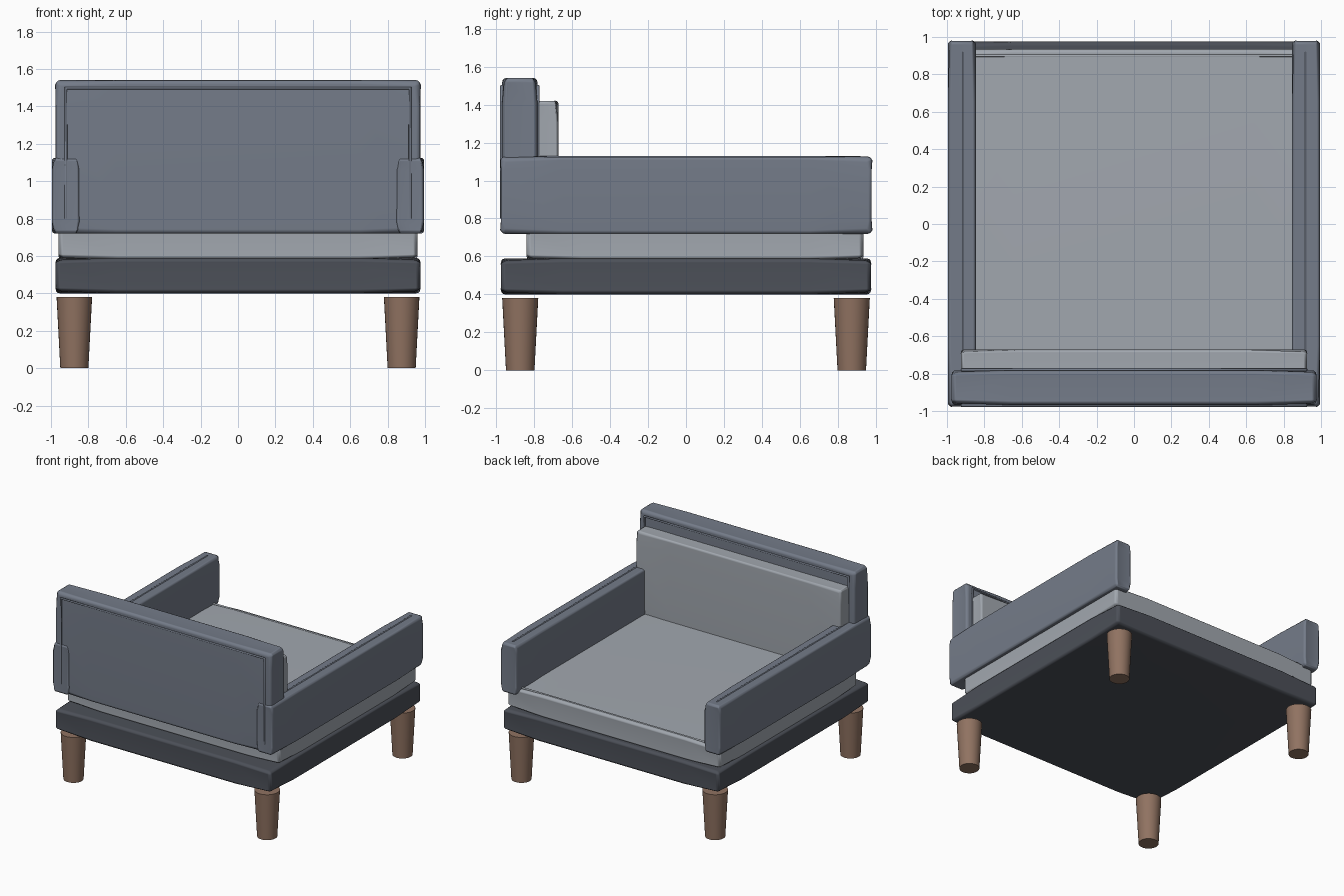
import bpy, bmesh
from mathutils import Vector

cube = bpy.data.objects.get("Cube")
if cube:
    bpy.data.objects.remove(cube, do_unlink=True)


def material(name, rgb):
    m = bpy.data.materials.new(name)
    m.use_nodes = True
    m.diffuse_color = (*rgb, 1)
    bsdf = m.node_tree.nodes["Principled BSDF"]
    bsdf.inputs["Base Color"].default_value = (*rgb, 1)
    bsdf.inputs["Roughness"].default_value = 0.8
    return m


SLATE = material("slate fabric", (0.175, 0.20, 0.25))
LIGHT = material("light grey fabric", (0.36, 0.39, 0.43))
DARK = material("dark grey base", (0.072, 0.080, 0.098))
WOOD = material("brown wood", (0.28, 0.17, 0.12))


def link(name, data, mat):
    ob = bpy.data.objects.new(name, data)
    bpy.context.collection.objects.link(ob)
    data.materials.append(mat)
    return ob


def padded_box(name, lo, hi, mat, radius=0.03, taper=0.012):
    """Upholstered block: faces stay flat in the middle and draw in toward the corners."""
    lo, hi = Vector(lo), Vector(hi)
    mid, half = (lo + hi) / 2, (hi - lo) / 2
    bm = bmesh.new()
    bmesh.ops.create_cube(bm, size=2)
    bmesh.ops.subdivide_edges(bm, edges=bm.edges[:], cuts=2, use_grid_fill=True)
    for v in bm.verts:
        unit = v.co.copy()
        outer = [abs(c) > 0.9 for c in unit]
        for i in range(3):
            sign = 1 if unit[i] > 0 else -1
            if outer[i]:
                pulled = max(sum(outer) - 2, 0) * taper
                v.co[i] = mid[i] + sign * (half[i] - pulled)
            else:
                v.co[i] = mid[i] + sign * half[i] * 0.67
    me = bpy.data.meshes.new(name)
    bm.to_mesh(me)
    bm.free()
    for p in me.polygons:
        p.use_smooth = True
    ob = link(name, me, mat)
    bev = ob.modifiers.new("soft edges", 'BEVEL')
    bev.width = radius
    bev.segments = 3
    bev.limit_method = 'ANGLE'
    bev.angle_limit = 0.8
    bev.harden_normals = True
    return ob


def piping(name, points, mat, closed=False, radius=0.009):
    cu = bpy.data.curves.new(name, 'CURVE')
    cu.dimensions = '3D'
    cu.bevel_depth = radius
    cu.bevel_resolution = 2
    cu.use_fill_caps = True
    sp = cu.splines.new('POLY')
    sp.points.add(len(points) - 1)
    for p, co in zip(sp.points, points):
        p.co = (*co, 1)
    sp.use_cyclic_u = closed
    return link(name, cu, mat)


# Base and cushions
padded_box("base", (-0.975, -0.975, 0.40), (0.975, 0.975, 0.59), DARK, 0.025)
padded_box("seat_cushion", (-0.96, -0.84, 0.58), (0.96, 0.935, 0.76), LIGHT, 0.035)
padded_box("back_cushion", (-0.925, -0.80, 0.72), (0.925, -0.672, 1.42), LIGHT, 0.04)
piping("seat_piping", [(-0.92, -0.80, 0.757), (0.92, -0.80, 0.757),
                       (0.92, 0.90, 0.757), (-0.92, 0.90, 0.757)], LIGHT, True)

# Backrest with piping on both faces
padded_box("backrest", (-0.975, -0.968, 0.72), (0.975, -0.782, 1.54), SLATE, 0.03)
for side, y in (("rear", -0.97), ("inner", -0.78)):
    piping(side + "_back_piping", [(-0.92, y, 0.80), (-0.92, y, 1.497),
                                   (0.92, y, 1.497), (0.92, y, 0.80)], SLATE)

# Arms, each with a strip of piping along the top
for side, s in (("left", 1), ("right", -1)):
    x0, x1 = sorted((s * 0.845, s * 0.995))
    padded_box(side + "_arm", (x0, -0.975, 0.72), (x1, 0.978, 1.125), SLATE, 0.028)
    piping(side + "_arm_piping", [(s * 0.92, -0.77, 1.123), (s * 0.92, 0.92, 1.123)],
           SLATE, radius=0.007)

# Tapered legs
for sy, end in ((1, "front"), (-1, "rear")):
    for sx, side in ((1, "left"), (-1, "right")):
        bm = bmesh.new()
        bmesh.ops.create_cone(bm, cap_ends=True, segments=32,
                              radius1=0.075, radius2=0.095, depth=0.38)
        bmesh.ops.translate(bm, verts=bm.verts[:], vec=(sx * 0.875, sy * 0.873, 0.19))
        for f in bm.faces:
            f.smooth = len(f.verts) == 4
        for e in bm.edges:
            e.smooth = all(len(f.verts) == 4 for f in e.link_faces)
        me = bpy.data.meshes.new("leg")
        bm.to_mesh(me)
        bm.free()
        link(f"{end}_{side}_leg", me, WOOD)
